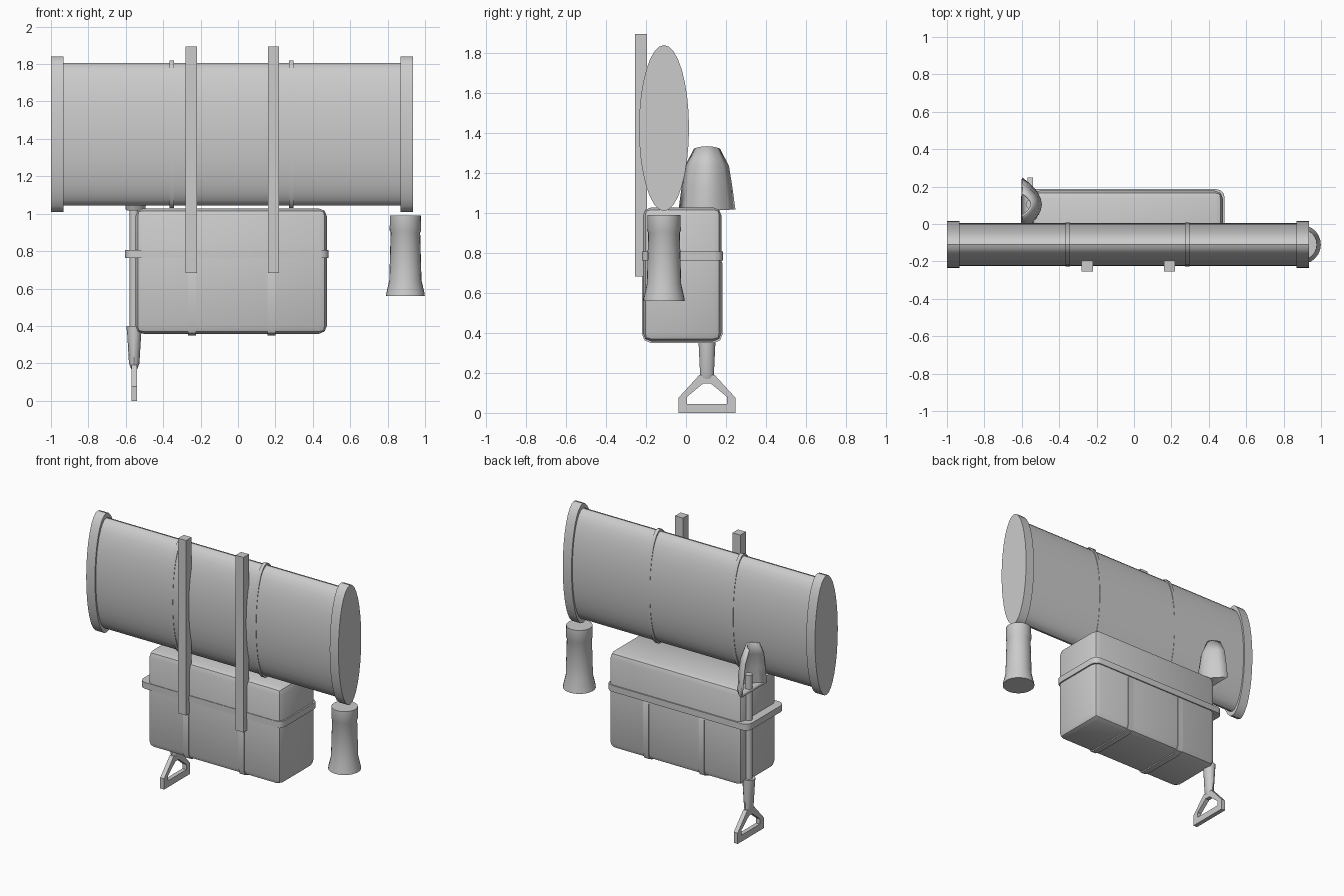
import bpy, bmesh, math
from mathutils import Vector

if "Cube" in bpy.data.objects:
    bpy.data.objects.remove(bpy.data.objects["Cube"])


def finish(name, bm, smooth=35):
    bmesh.ops.recalc_face_normals(bm, faces=bm.faces[:])
    me = bpy.data.meshes.new(name)
    bm.to_mesh(me)
    bm.free()
    ob = bpy.data.objects.new(name, me)
    bpy.context.collection.objects.link(ob)
    if smooth:
        bpy.ops.object.select_all(action='DESELECT')
        ob.select_set(True)
        bpy.context.view_layer.objects.active = ob
        bpy.ops.object.shade_smooth_by_angle(angle=math.radians(smooth))
    return ob


def block(name, lo, hi, bevel=0, axis=None, segments=2):
    """Box between two corners; bevels all edges or only those along an axis."""
    lo, hi = Vector(lo), Vector(hi)
    bm = bmesh.new()
    bmesh.ops.create_cube(bm, size=1)
    for v in bm.verts:
        v.co = (lo + hi) / 2 + Vector(a * b for a, b in zip(v.co, hi - lo))
    if bevel:
        edges = [e for e in bm.edges if axis is None or
                 abs((e.verts[0].co - e.verts[1].co).normalized()[axis]) > 0.9]
        bmesh.ops.bevel(bm, geom=edges, offset=bevel, segments=segments,
                        profile=0.5, affect='EDGES')
    return finish(name, bm, 35 if bevel else 0)


def loft(name, stations, centre, along, sides):
    """Capped tube of elliptical rings: (position, radius a, radius b)."""
    bm = bmesh.new()
    rings = []
    for p, a, b in stations:
        ring = []
        for i in range(sides):
            t = 2 * math.pi * i / sides
            u, w = a * math.cos(t), b * math.sin(t)
            if along == 'x':
                co = (p, centre[0] + u, centre[1] + w)
            else:
                co = (centre[0] + u, centre[1] + w, p)
            ring.append(bm.verts.new(co))
        rings.append(ring)
    for r, s in zip(rings, rings[1:]):
        for i in range(sides):
            j = (i + 1) % sides
            bm.faces.new((r[i], r[j], s[j], s[i]))
    bm.faces.new(rings[0])
    bm.faces.new(rings[-1])
    return finish(name, bm)


# Bedroll: flattened tube, end rims and two thin ties
roll = (-0.11, 1.425)
loft("bedroll", [(-0.96, .115, .382), (0.9, .115, .382)], roll, 'x', 32)
for side, x0 in (("left", -1.0), ("right", 0.868)):
    loft("bedroll_rim_" + side, [(x0, .125, .415), (x0 + .067, .125, .415)], roll, 'x', 32)
for side, x in (("left", -0.354), ("right", 0.285)):
    loft("bedroll_tie_" + side, [(x - .012, .117, .395), (x + .012, .117, .395)], roll, 'x', 32)

# Upright bars in front
for side, x in (("left", -0.25), ("right", 0.19)):
    block("upright_bar_" + side, (x - .03, -.255, .682), (x + .03, -.195, 1.895))

# Case with straps and a belt that also wraps the shovel
block("case", (-.548, -.216, .358), (.475, .178, 1.028), .042)
for side, x in (("left", -0.245), ("right", 0.18)):
    block("case_strap_" + side, (x - .021, -.22, .35), (x + .021, .183, .79), .044, 0)
block("case_belt", (-.605, -.22, .763), (.485, .186, .807), .045, 2, 3)

# Flask with flared foot
loft("flask", [(.56, .104, .104), (.575, .102, .102), (.645, .086, .086), (.90, .079, .079),
               (.91, .084, .084), (.99, .083, .083)], (.895, -.11), 'z', 24)

# Shovel shaft and socket
sx, sy = -0.555, 0.105
loft("shovel_shaft", [(.38, .024, .024), (1.12, .024, .024)], (sx, sy), 'z', 12)
loft("shovel_socket", [(.17, .016, .036), (.2, .028, .035), (.35, .037, .042), (.4, .042, .042)],
     (sx, sy), 'z', 12)

# Shovel grip: triangular loop
outer = [(-.143, 0), (-.143, .075), (-.038, .19), (.038, .19), (.143, .075), (.143, 0)]
inner = [(-.1, .045), (-.1, .08), (-.018, .148), (.018, .148), (.1, .08), (.1, .045)]
bm = bmesh.new()
layers = [[bm.verts.new((sx + dx, sy + y, z)) for y, z in loop]
          for dx, loop in ((-.015, outer), (.015, outer), (.015, inner), (-.015, inner))]
for k in range(4):
    r, s = layers[k], layers[(k + 1) % 4]
    for i in range(6):
        j = (i + 1) % 6
        bm.faces.new((r[i], r[j], s[j], s[i]))
finish("shovel_grip", bm, 0)

# Shovel blade: dished scoop with closed foot
bm = bmesh.new()
n = 8
rows = []
for z, w, depth in ((1.02, .138, .1), (1.13, .122, .1), (1.235, .105, .085), (1.32, .06, .05)):
    row = []
    for i in range(n + 1):
        t = 2 * i / n - 1
        lift = .012 * (1 - t * t) if z > 1.3 else 0
        row.append(bm.verts.new((-.598 + depth * (1 - t * t), sy + w * t, z + lift)))
    rows.append(row)
for r, s in zip(rows, rows[1:]):
    for i in range(n):
        bm.faces.new((r[i], r[i + 1], s[i + 1], s[i]))
bm.faces.new(rows[0])
blade = finish("shovel_blade", bm)
solid = blade.modifiers.new("thickness", 'SOLIDIFY')
solid.thickness = .012
solid.offset = 0
